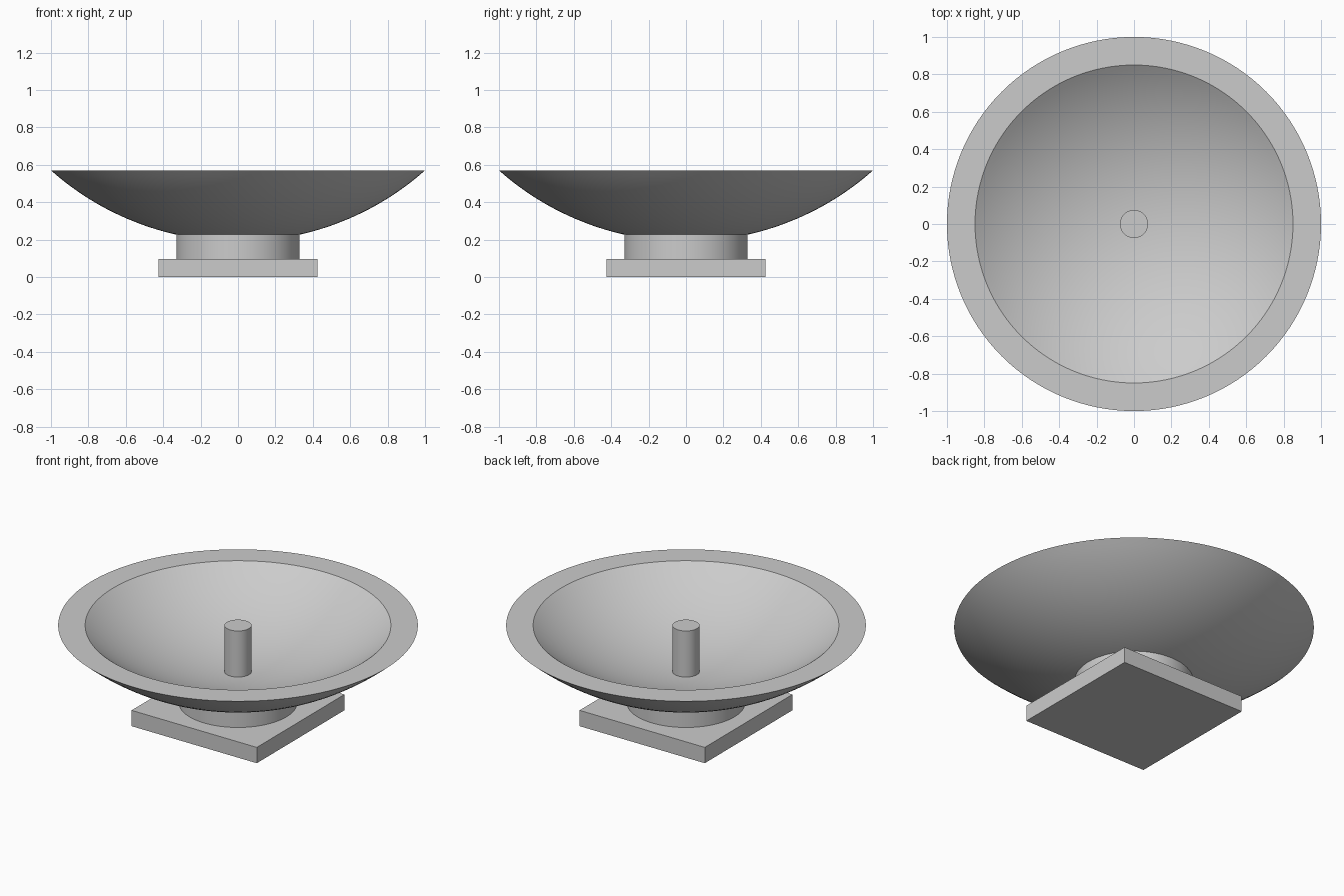
import bpy
import bmesh
import math

cube = bpy.data.objects.get("Cube")
if cube:
    bpy.data.objects.remove(cube, do_unlink=True)

SEGMENTS = 128
RIM_Z = 0.57
ARC_CENTRE_Z = 1.696   # shared centre of the inner and outer bowl curves
PLATE_TOP = 0.097
FOOT_RADIUS = 0.33

stone = bpy.data.materials.new("light_grey")
stone.use_nodes = True
stone.diffuse_color = (0.6, 0.6, 0.6, 1)
stone.node_tree.nodes["Principled BSDF"].inputs["Base Color"].default_value = (0.6, 0.6, 0.6, 1)


def finish(obj, name):
    obj.name = name
    obj.data.name = name
    obj.data.materials.append(stone)
    bpy.ops.object.select_all(action='DESELECT')
    obj.select_set(True)
    bpy.context.view_layer.objects.active = obj
    bpy.ops.object.shade_smooth_by_angle(angle=math.radians(30))


def lathe(name, profile):
    """Revolve (radius, height) points around the z axis."""
    bm = bmesh.new()
    verts = [bm.verts.new((r, 0, z)) for r, z in profile]
    edges = [bm.edges.new(pair) for pair in zip(verts, verts[1:])]
    bmesh.ops.spin(bm, geom=verts + edges, cent=(0, 0, 0), axis=(0, 0, 1),
                   angle=math.tau, steps=SEGMENTS)
    bmesh.ops.remove_doubles(bm, verts=bm.verts, dist=0.0001)
    bmesh.ops.recalc_face_normals(bm, faces=bm.faces)
    mesh = bpy.data.meshes.new(name)
    bm.to_mesh(mesh)
    bm.free()
    obj = bpy.data.objects.new(name, mesh)
    bpy.context.collection.objects.link(obj)
    finish(obj, name)


def arc(rim_radius, steps=24):
    """Spherical curve from the axis out to the rim."""
    drop = ARC_CENTRE_Z - RIM_Z
    radius = math.hypot(rim_radius, drop)
    sweep = math.atan2(rim_radius, drop)
    return [(radius * math.sin(sweep * i / steps),
             ARC_CENTRE_Z - radius * math.cos(sweep * i / steps))
            for i in range(steps + 1)]


# Dish with a flat rim
lathe("bowl", arc(1.0) + arc(0.85)[::-1])

# Round foot under the dish
lathe("foot", [(0, PLATE_TOP), (FOOT_RADIUS, PLATE_TOP), (FOOT_RADIUS, 0.228), (0, 0.228)])

# Upright spout in the middle, level with the rim
lathe("centre_post", [(0, 0.27), (0.075, 0.27), (0.075, RIM_Z), (0, RIM_Z)])

# Square base plate
bpy.ops.mesh.primitive_cube_add(size=1, location=(0, 0, PLATE_TOP / 2))
plate = bpy.context.object
plate.scale = (0.85, 0.85, PLATE_TOP)
bpy.ops.object.transform_apply(location=False, rotation=False, scale=True)
finish(plate, "base_plate")
